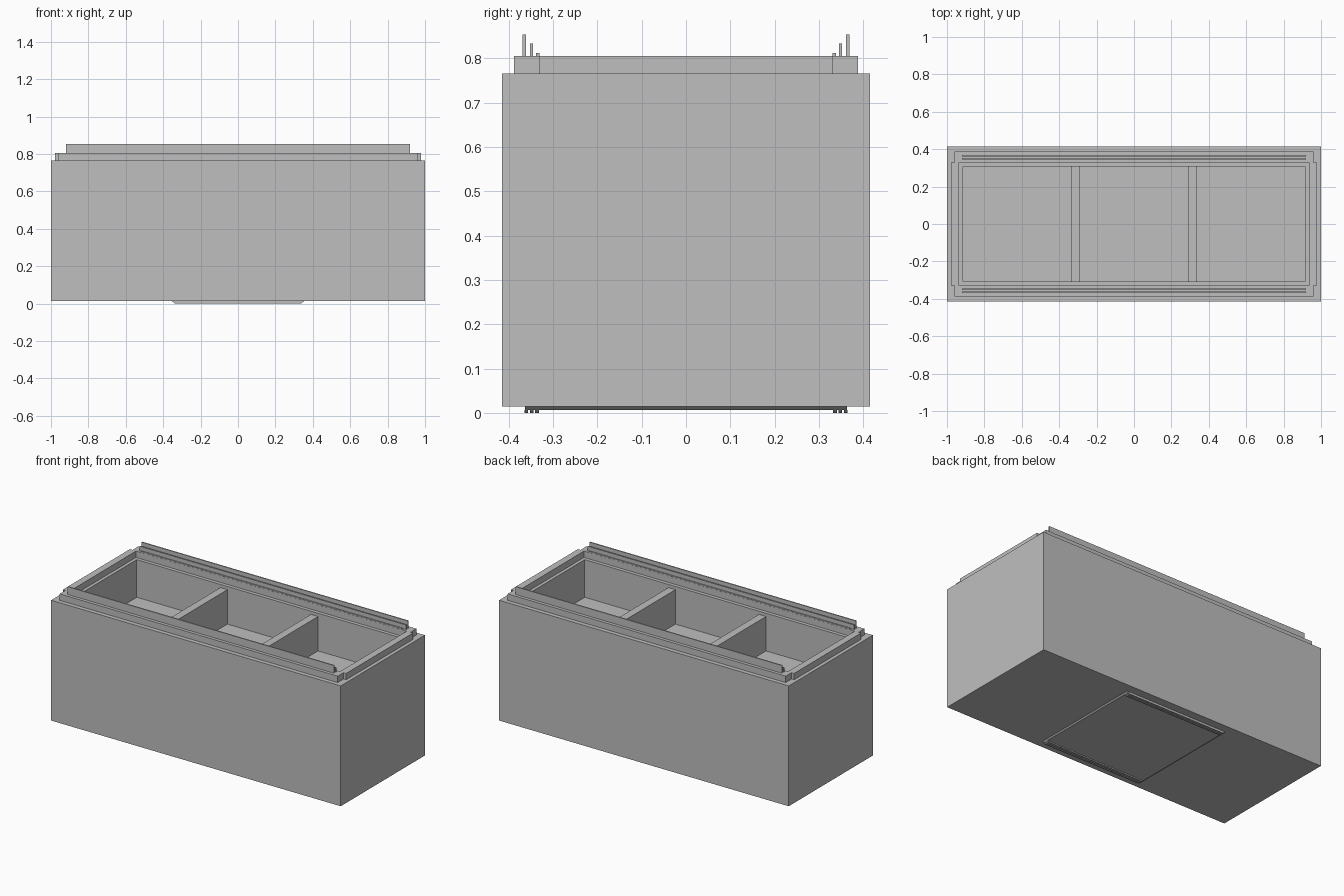
import bpy, bmesh

if "Cube" in bpy.data.objects:
    bpy.data.objects.remove(bpy.data.objects["Cube"])

gray = bpy.data.materials.new("plain gray")
gray.diffuse_color = (0.52, 0.52, 0.52, 1)
gray.use_nodes = True
gray.node_tree.nodes["Principled BSDF"].inputs["Base Color"].default_value = gray.diffuse_color


def loft(name, loops):
    """Closed solid through a chain of rectangles (half x, half y, z, centre x, centre y)."""
    bm = bmesh.new()
    rings = []
    for hx, hy, z, cx, cy in loops:
        rings.append([bm.verts.new((cx + sx * hx, cy + sy * hy, z))
                      for sx, sy in ((-1, -1), (1, -1), (1, 1), (-1, 1))])
    bm.faces.new(rings[0][::-1])
    for a, b in zip(rings, rings[1:]):
        for i in range(4):
            j = (i + 1) % 4
            bm.faces.new((a[i], a[j], b[j], b[i]))
    bm.faces.new(rings[-1])
    bmesh.ops.recalc_face_normals(bm, faces=bm.faces)
    mesh = bpy.data.meshes.new(name)
    bm.to_mesh(mesh)
    bm.free()
    mesh.materials.append(gray)
    obj = bpy.data.objects.new(name, mesh)
    bpy.context.collection.objects.link(obj)
    return obj


def box(name, x0, x1, y0, y1, z0, z1):
    hx, hy, cx, cy = (x1 - x0) / 2, (y1 - y0) / 2, (x0 + x1) / 2, (y0 + y1) / 2
    return loft(name, [(hx, hy, z0, cx, cy), (hx, hy, z1, cx, cy)])


BASE, TOP, FLOOR, RIM = 0.014, 0.765, 0.53, 0.805

# Main case with a shallow open tray in its top
loft("case", [(1, 0.415, BASE, 0, 0), (1, 0.415, TOP, 0, 0),
              (0.915, 0.308, TOP, 0, 0), (0.915, 0.308, FLOOR, 0, 0)])

# Two dividers making three compartments
for s in (-1, 1):
    box("divider", s * 0.313 - 0.024, s * 0.313 + 0.024, -0.308, 0.308, FLOOR, 0.745)

# Raised rim with notched corners
for s in (-1, 1):
    y = sorted((s * 0.33, s * 0.388))
    box("rim_long", -0.96, 0.96, y[0], y[1], TOP, RIM)
    x = sorted((s * 0.935, s * 0.978))
    box("rim_end", x[0], x[1], -0.33, 0.33, TOP, RIM)

# Stepped sealing fins on the long rims
for s in (-1, 1):
    for y, half, top in ((0.3645, 0.92, 0.853), (0.3485, 0.92, 0.833), (0.3345, 0.90, 0.812)):
        box("sealing_fin", -half, half, s * y - 0.0037, s * y + 0.0037, RIM, top)

# Shallow plate underneath with tapered ends
loft("bottom_plate", [(0.345, 0.363, 0.007, 0, 0), (0.355, 0.363, BASE, 0, 0)])

# Thin runners under the plate
for s in (-1, 1):
    for y in (0.36, 0.348, 0.336):
        loft("runner", [(0.335, 0.004, 0, 0, s * y), (0.345, 0.004, 0.007, 0, s * y)])
